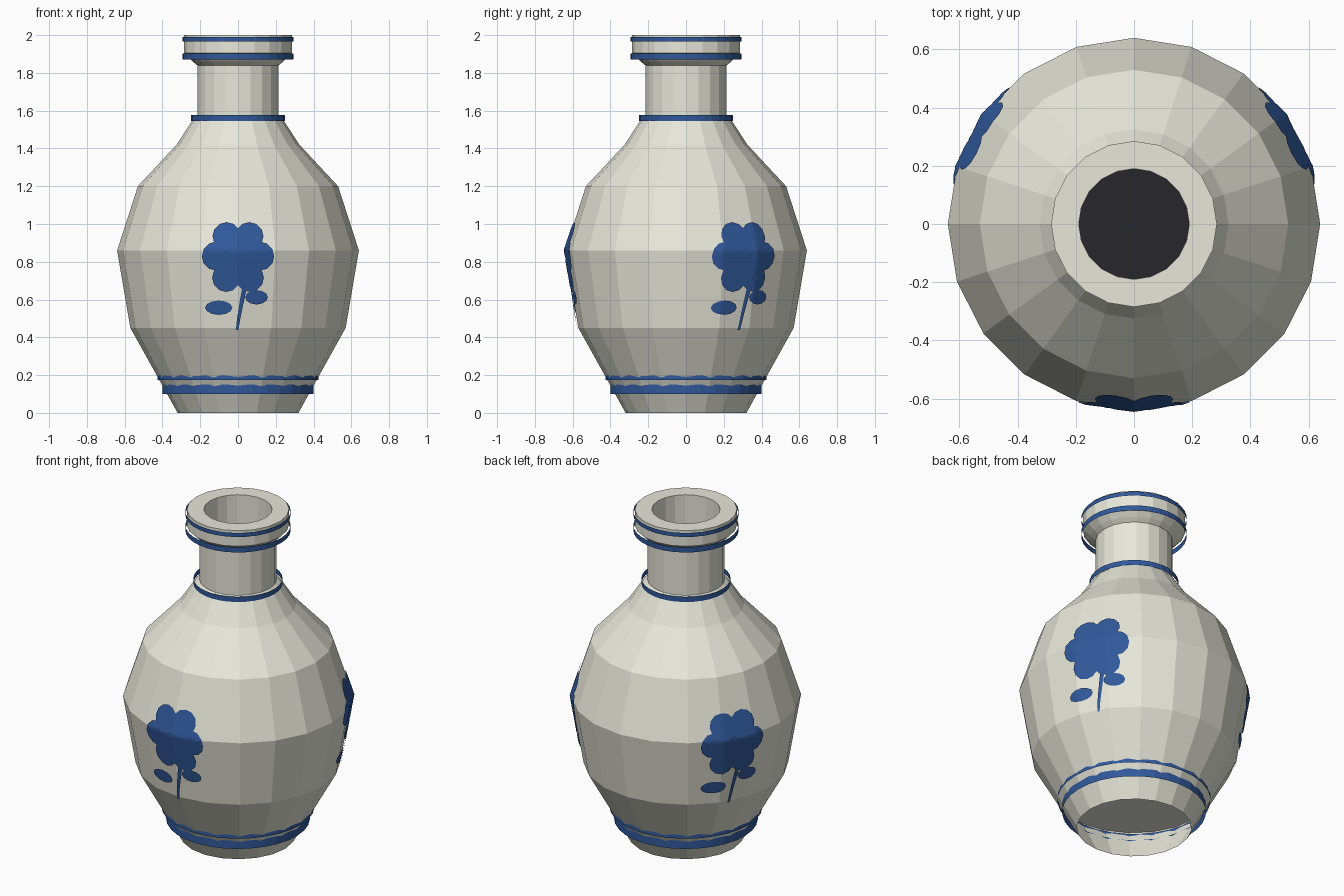
import bpy, bmesh, math
from mathutils import Vector
from mathutils.bvhtree import BVHTree

if "Cube" in bpy.data.objects:
    bpy.data.objects.remove(bpy.data.objects["Cube"])


def material(name, rgb):
    m = bpy.data.materials.new(name)
    m.diffuse_color = (*rgb, 1)
    m.use_nodes = True
    m.node_tree.nodes["Principled BSDF"].inputs["Base Color"].default_value = m.diffuse_color
    return m


CREAM = material("cream_glaze", (0.80, 0.80, 0.70))
BLUE = material("blue_glaze", (0.03, 0.10, 0.33))
DARK = material("dark_inside", (0.02, 0.02, 0.025))


def finish(bm, name, mat):
    me = bpy.data.meshes.new(name)
    bm.to_mesh(me)
    bm.free()
    me.materials.append(mat)
    ob = bpy.data.objects.new(name, me)
    bpy.context.collection.objects.link(ob)
    return ob


def lathe(bm, profile, sides):
    rings = []
    for r, z in profile:
        rings.append([bm.verts.new((r * math.cos(2 * math.pi * i / sides),
                                    r * math.sin(2 * math.pi * i / sides), z))
                      for i in range(sides)])
    for a, b in zip(rings, rings[1:]):
        for i in range(sides):
            j = (i + 1) % sides
            bm.faces.new((a[i], a[j], b[j], b[i]))
    return rings


# Vase body: open foot, belly, neck, flared lip and inner neck wall
bm = bmesh.new()
lathe(bm, [(0.32, 0), (0.57, 0.45), (0.64, 0.86), (0.53, 1.20), (0.325, 1.42),
           (0.24, 1.55), (0.215, 1.57), (0.215, 1.84), (0.24, 1.86),
           (0.285, 1.905), (0.285, 2.0), (0.19, 2.0), (0.19, 1.50)], 20)
tree = BVHTree.FromBMesh(bm)
finish(bm, "vase_body", CREAM)


# Recessed underside and dark inside of the neck
def disc(name, r, z, mat, down=False):
    bm = bmesh.new()
    bmesh.ops.create_circle(bm, cap_ends=True, segments=20, radius=r)
    bmesh.ops.translate(bm, verts=bm.verts, vec=(0, 0, z))
    bm.normal_update()
    for f in bm.faces:
        if (f.normal.z < 0) != down:
            f.normal_flip()
    finish(bm, name, mat)


disc("underside", 0.44, 0.22, CREAM, True)
disc("neck_inside", 0.19, 1.50, DARK)

# Painted bands
for name, r, z0, z1 in [("foot_band", 0.40, 0.10, 0.15),
                        ("lower_band", 0.426, 0.175, 0.205),
                        ("shoulder_band", 0.248, 1.545, 1.577),
                        ("lip_lower_band", 0.293, 1.87, 1.902),
                        ("lip_upper_band", 0.293, 1.965, 1.99)]:
    bm = bmesh.new()
    lathe(bm, [(r, z0), (r, z1)], 32)
    finish(bm, name, BLUE)


# Flower patches laid onto the faceted body
def flower(name, angle):
    out = Vector((math.cos(angle), math.sin(angle), 0))
    side = Vector((-math.sin(angle), math.cos(angle), 0))
    bm = bmesh.new()

    def place(u, z):
        hit, normal, _, _ = tree.ray_cast(out * 2 + side * u + Vector((0, 0, z)), -out)
        return bm.verts.new(hit + out * 0.008)

    def oval(u, z, ru, rz, tilt=0.0, n=12, steps=4):
        c, s = math.cos(tilt), math.sin(tilt)
        rings = []
        for k in range(1, steps + 1):
            ring = []
            for i in range(n):
                t = 2 * math.pi * i / n
                a, b = ru * k / steps * math.cos(t), rz * k / steps * math.sin(t)
                ring.append(place(u + a * c - b * s, z + a * s + b * c))
            rings.append(ring)
        bm.faces.new(rings[0])
        for p, q in zip(rings, rings[1:]):
            for i in range(n):
                j = (i + 1) % n
                bm.faces.new((p[i], q[i], q[j], p[j]))

    # petals and centre
    for s in (-1, 1):
        oval(s * 0.06, 0.935, 0.075, 0.075)
        oval(s * 0.115, 0.83, 0.077, 0.077)
        oval(s * 0.062, 0.715, 0.075, 0.075)
    oval(0, 0.825, 0.09, 0.09)
    # leaves
    oval(-0.102, 0.557, 0.072, 0.038)
    oval(0.098, 0.612, 0.06, 0.038)
    # stem
    prev = None
    for i in range(9):
        t = i / 8
        u, z, w = 0.04 * (1 - t) ** 1.2 - 0.004, 0.67 - 0.23 * t, 0.013 - 0.006 * t
        pair = (place(u - w, z), place(u + w, z))
        if prev:
            bm.faces.new((prev[0], pair[0], pair[1], prev[1]))
        prev = pair
    finish(bm, name, BLUE)


for name, deg in [("front_flower", -90), ("right_flower", 30), ("left_flower", 150)]:
    flower(name, math.radians(deg))
